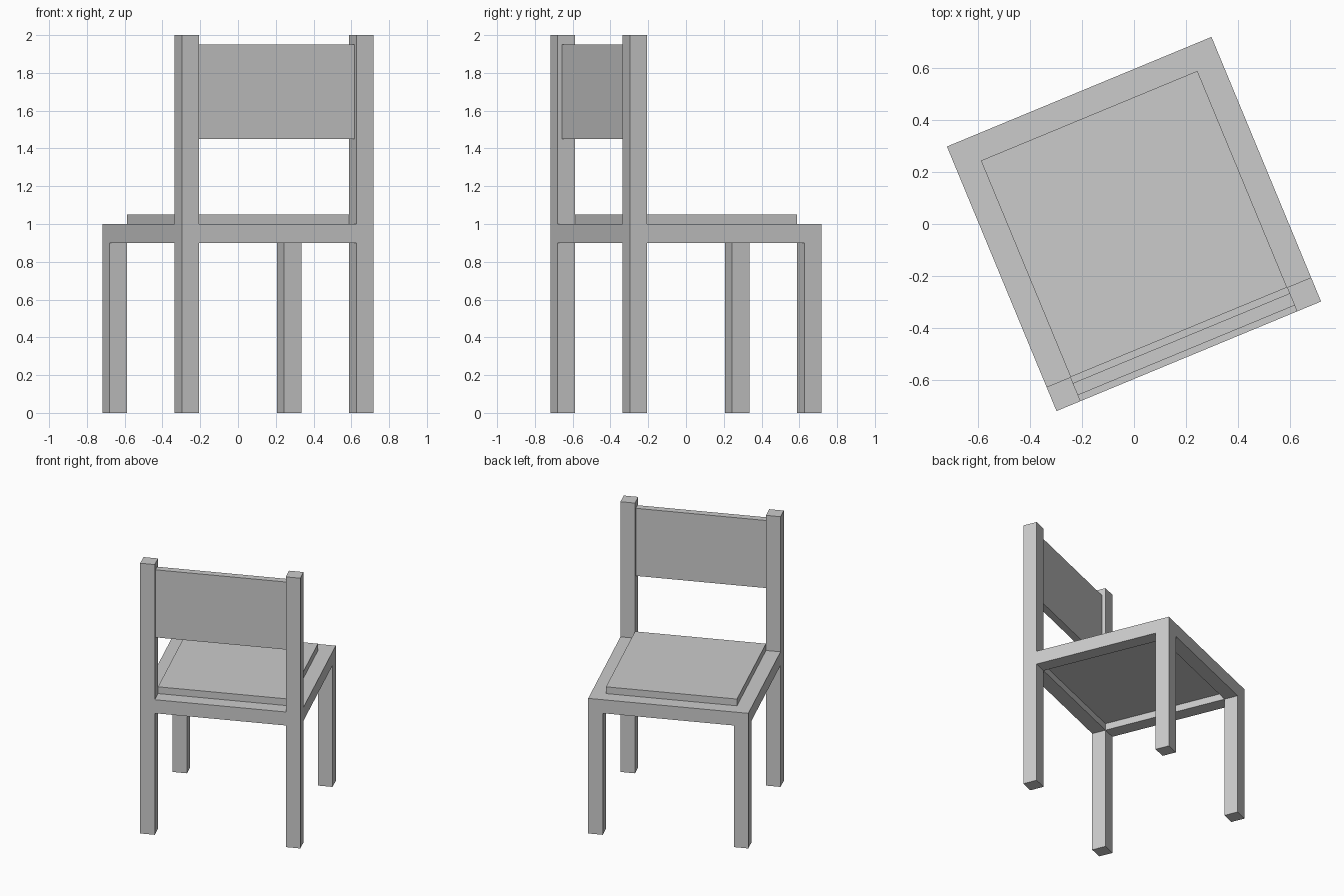
import bpy
from math import radians
from mathutils import Matrix

if "Cube" in bpy.data.objects:
    bpy.data.objects.remove(bpy.data.objects["Cube"])

TURN = Matrix.Rotation(radians(22.5), 4, 'Z')  # whole chair is turned about z


def box(name, x, y, z):
    """Box from (min, max) ranges in the chair's own unturned frame."""
    bpy.ops.mesh.primitive_cube_add(size=1)
    ob = bpy.context.object
    ob.name = ob.data.name = name
    mid = [(a + b) / 2 for a, b in (x, y, z)]
    dim = [b - a for a, b in (x, y, z)]
    ob.data.transform(TURN @ Matrix.Translation(mid) @ Matrix.Diagonal((*dim, 1)))
    return ob


OUT, IN = 0.55, 0.45  # outer and inner half width of the frame

for label, s in (("left", -1), ("right", 1)):
    side = tuple(sorted((s * OUT, s * IN)))
    # Short legs and tall posts carrying the backrest
    box(f"front_leg_{label}", side, (IN, OUT), (0, 1.0))
    box(f"back_post_{label}", side, (-OUT, -IN), (0, 2.0))
    # Side rails between legs
    box(f"side_rail_{label}", side, (-IN, IN), (0.9, 1.0))

# Front and back rails
box("front_rail", (-IN, IN), (IN, OUT), (0.9, 1.0))
box("back_rail", (-IN, IN), (-OUT, -IN), (0.9, 1.0))

# Seat pad set into the frame
box("seat", (-IN, IN), (-IN, IN), (0.95, 1.05))

# Backrest panel between posts
box("backrest", (-IN, IN), (-0.525, -0.475), (1.45, 1.95))
